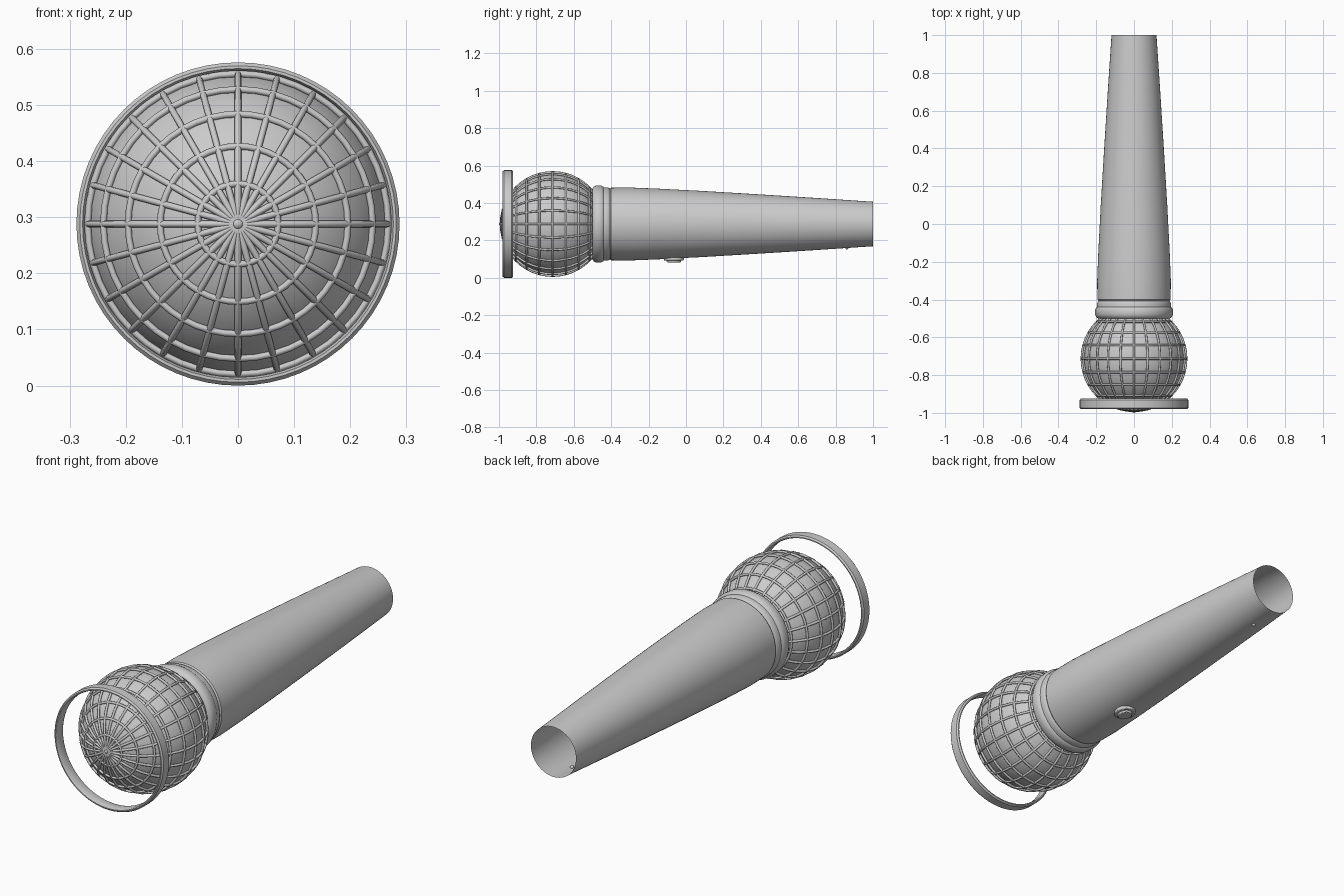
import bpy
from math import radians, sin, cos, pi
from mathutils import Matrix, Vector

cube = bpy.data.objects.get("Cube")
if cube:
    bpy.data.objects.remove(cube, do_unlink=True)

AXIS_Z = 0.288
BALL_Y = -0.713
BALL_R = 0.277

grey = bpy.data.materials.new("plain grey")
grey.use_nodes = True
COLOUR = (0.6, 0.6, 0.6, 1)
grey.diffuse_color = COLOUR
grey.node_tree.nodes["Principled BSDF"].inputs["Base Color"].default_value = COLOUR


def finish(name, angle=35):
    """Name, colour and smooth the active object."""
    obj = bpy.context.object
    obj.name = name
    obj.data.materials.clear()
    obj.data.materials.append(grey)
    bpy.ops.object.shade_smooth_by_angle(angle=radians(angle))
    return obj


def lathe(name, profile, segments=64, closed=False):
    """Spin (y, radius) points around the long axis."""
    n = len(profile)
    verts = [(r * cos(a), y, AXIS_Z + r * sin(a))
             for a in (2 * pi * i / segments for i in range(segments))
             for y, r in profile]
    faces = []
    for i in range(segments):
        k = (i + 1) % segments
        for j in range(n if closed else n - 1):
            m = (j + 1) % n
            faces.append((i * n + j, i * n + m, k * n + m, k * n + j))
    mesh = bpy.data.meshes.new(name)
    mesh.from_pydata(verts, [], faces)
    obj = bpy.data.objects.new(name, mesh)
    bpy.context.collection.objects.link(obj)
    bpy.ops.object.select_all(action='DESELECT')
    obj.select_set(True)
    bpy.context.view_layer.objects.active = obj
    return finish(name)


def wire_ring(name, centre_y, radius, rotation):
    bpy.ops.mesh.primitive_torus_add(
        major_radius=radius, minor_radius=0.0058, major_segments=48,
        minor_segments=8, location=(0, centre_y, AXIS_Z), rotation=rotation)
    finish(name, 50)


# Inner ball of the head
bpy.ops.mesh.primitive_uv_sphere_add(
    segments=48, ring_count=24, radius=0.272,
    location=(0, BALL_Y, AXIS_Z), rotation=(pi / 2, 0, 0))
finish("head_ball")

# Grille: wires through the poles and rings around the axis, every 15 degrees
for i in range(12):
    wire_ring(f"grille_meridian_{i + 1}", BALL_Y, BALL_R, (0, pi / 2 + i * pi / 12, 0))
for i in range(1, 11):
    a = i * pi / 12
    wire_ring(f"grille_ring_{i}", BALL_Y - BALL_R * cos(a), BALL_R * sin(a), (pi / 2, 0, 0))

# Small boss where the grille wires meet
bpy.ops.mesh.primitive_uv_sphere_add(
    segments=16, ring_count=8, radius=0.01, location=(0, -0.99, AXIS_Z))
finish("grille_boss")

# Loose hoop in front of the ball, with rounded edges
lathe("front_hoop", [(-0.97, 0.273), (-0.98, 0.277), (-0.98, 0.282), (-0.973, 0.288),
                     (-0.932, 0.288), (-0.925, 0.282), (-0.925, 0.277), (-0.935, 0.273)],
      closed=True)

# Stepped collar between ball and handle
lathe("collar", [(-0.497, 0.175), (-0.5, 0.19), (-0.493, 0.2), (-0.48, 0.206),
                 (-0.455, 0.206), (-0.443, 0.2), (-0.44, 0.196), (-0.42, 0.196),
                 (-0.41, 0.191), (-0.405, 0.186)])

# Tapered handle, open at the back
lathe("handle", [(-0.41, 0.186), (-0.4, 0.194), (-0.3, 0.195), (-0.15, 0.189), (0.1, 0.176),
                 (0.4, 0.158), (0.7, 0.139), (1.0, 0.119)])


def disc(name, y, z, sx, sy, depth):
    bpy.ops.mesh.primitive_cylinder_add(
        vertices=32, radius=1, depth=1, location=(0, y, z))
    obj = bpy.context.object
    obj.scale = (sx, sy, depth)
    bpy.ops.object.transform_apply(location=False, rotation=False, scale=True)
    bevel = obj.modifiers.new("soft_edge", 'BEVEL')
    bevel.width = 0.004
    bevel.segments = 2
    bevel.limit_method = 'ANGLE'
    finish(name)


# Oval switch under the handle
disc("switch_base", -0.065, 0.104, 0.045, 0.053, 0.022)
disc("switch_button", -0.065, 0.092, 0.03, 0.038, 0.018)

# Tiny screw near the open end
bpy.ops.mesh.primitive_uv_sphere_add(
    segments=12, ring_count=8, radius=0.009, location=(0, 0.86, AXIS_Z - 0.127))
finish("end_screw")
